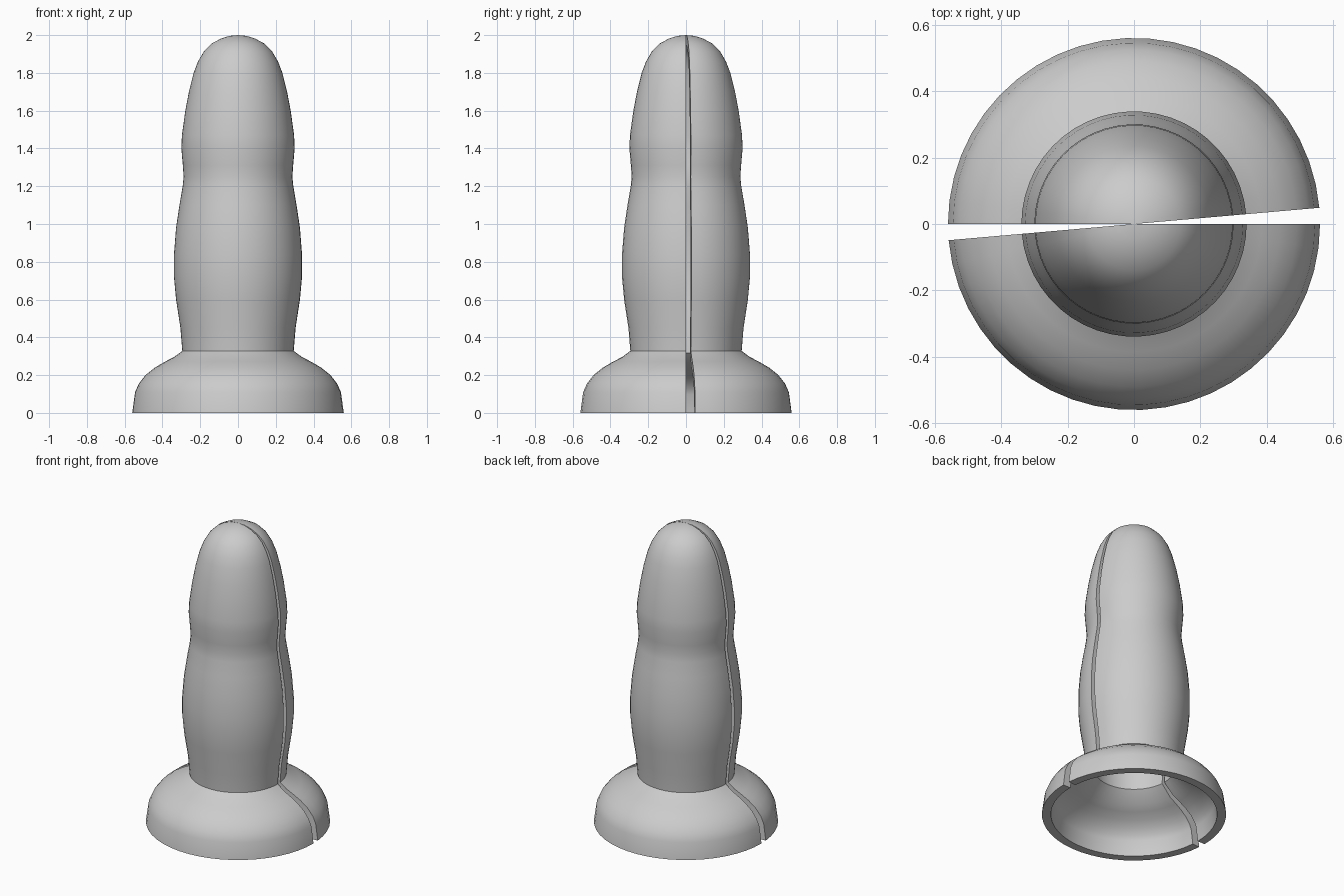
import bpy, bmesh, math
from mathutils import Vector

cube = bpy.data.objects.get("Cube")
if cube:
    bpy.data.objects.remove(cube, do_unlink=True)

WALL = 0.055
SWEEP = math.radians(175)
STEPS = 24

grey = bpy.data.materials.new("Plain grey")
grey.use_nodes = True
colour = (0.6, 0.6, 0.6, 1)
grey.diffuse_color = colour
grey.node_tree.nodes["Principled BSDF"].inputs["Base Color"].default_value = colour

# Outer outline (radius, height): flared base, then waisted shaft with round tip
base = [(.56, 0), (.545, .11), (.525, .155), (.49, .2), (.44, .24), (.385, .272), (.34, .295)]
shaft = [(.295, .328), (.305, .45), (.328, .6), (.339, .72), (.339, .84), (.328, .98),
         (.31, 1.1), (.293, 1.2), (.288, 1.25), (.292, 1.31), (.3, 1.4), (.297, 1.47),
         (.279, 1.6), (.26, 1.7), (.235, 1.8), (.212, 1.86), (.18, 1.915),
         (.14, 1.955), (.09, 1.982), (.045, 1.996), (0, 2)]
outer = [Vector(p) for p in base + shaft]


def inset(points, distance):
    """Offset an outline inward to give the shell its thickness."""
    result = []
    for i, p in enumerate(points):
        along = (points[min(i + 1, len(points) - 1)] - points[max(i - 1, 0)]).normalized()
        result.append(p + Vector((-along.y, along.x)) * distance)
    result[0].y = 0
    result[-1] = Vector((0, points[-1].y - distance))
    return result


profile = outer + inset(outer, WALL)[::-1]


def half_shell(name, start):
    """Revolve the closed wall section through a little less than half a turn."""
    bm = bmesh.new()
    rings = []
    for s in range(STEPS + 1):
        a = start + SWEEP * s / STEPS
        rings.append([bm.verts.new((p.x * math.cos(a), p.x * math.sin(a), p.y))
                      for p in profile])
    n = len(profile)
    for r0, r1 in zip(rings, rings[1:]):
        for i in range(n):
            j = (i + 1) % n
            if profile[i].x + profile[j].x > 0:
                bm.faces.new((r0[i], r1[i], r1[j], r0[j]))
    # Flat wall sections along the seams
    bm.faces.new(rings[0])
    bm.faces.new(rings[-1][::-1])
    bmesh.ops.remove_doubles(bm, verts=bm.verts, dist=1e-5)
    bmesh.ops.recalc_face_normals(bm, faces=bm.faces)
    mesh = bpy.data.meshes.new(name)
    bm.to_mesh(mesh)
    bm.free()
    mesh.materials.append(grey)
    obj = bpy.data.objects.new(name, mesh)
    bpy.context.collection.objects.link(obj)
    return obj


# Two matching halves with a narrow wedge gap on each side
halves = [half_shell("back_half_shell", math.radians(5)),
          half_shell("front_half_shell", math.radians(185))]
bpy.ops.object.select_all(action='DESELECT')
for obj in halves:
    obj.select_set(True)
bpy.context.view_layer.objects.active = halves[0]
bpy.ops.object.shade_smooth_by_angle(angle=math.radians(28))
